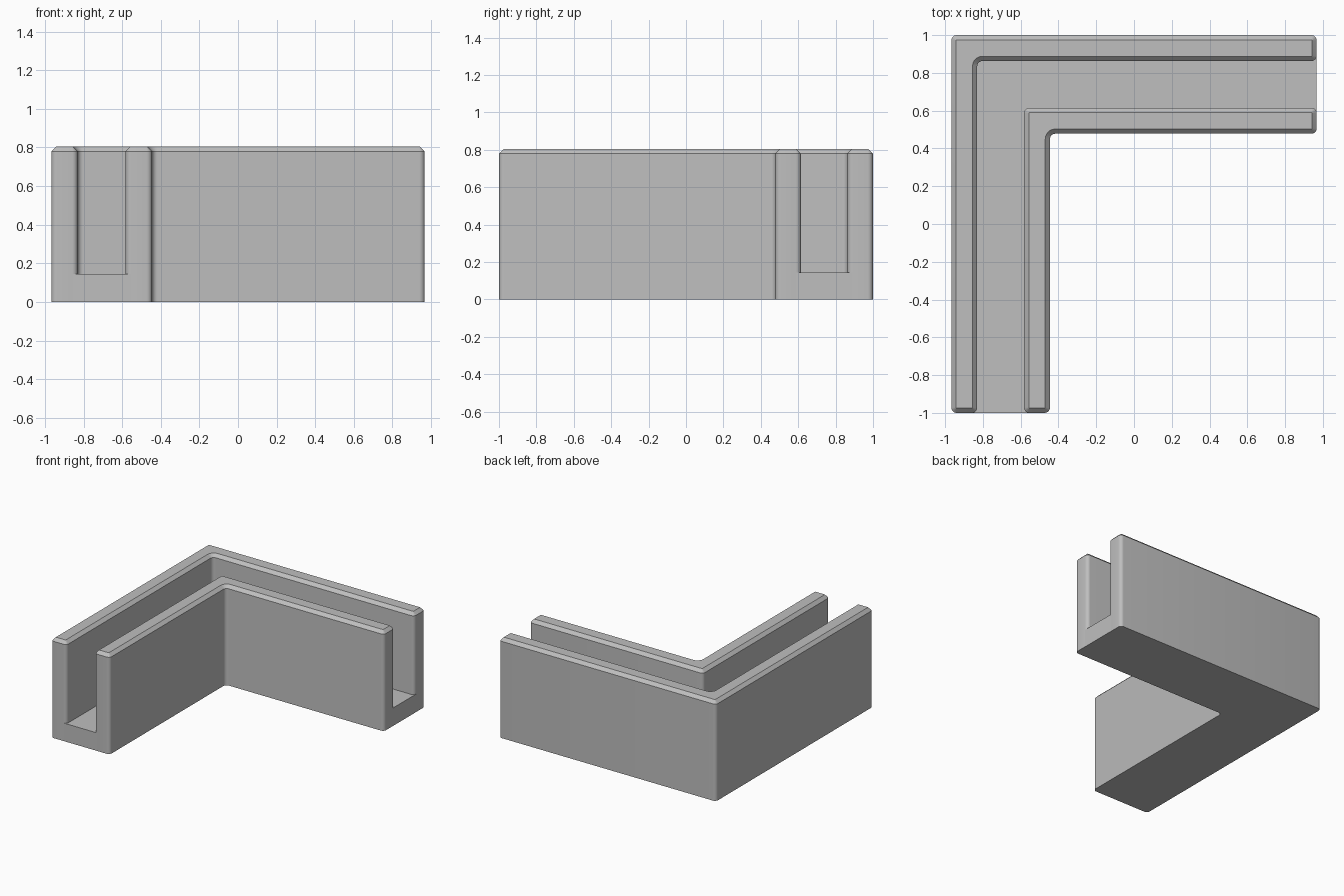
import bpy, bmesh, math
from mathutils import Vector

cube = bpy.data.objects.get("Cube")
if cube:
    bpy.data.objects.remove(cube)

END_X, END_Y = 0.967, -1.0     # open ends of the two arms
BACK = 1.0
HEIGHT, FLOOR = 0.805, 0.145
THICK, STEP = 0.137, 0.385     # wall thickness, spacing between walls
ROUND, CHAMFER, SEGS = 0.028, 0.025, 6

grey = bpy.data.materials.new("plain grey")
grey.use_nodes = True
grey.diffuse_color = (0.52, 0.52, 0.52, 1)
grey.node_tree.nodes["Principled BSDF"].inputs["Base Color"].default_value = (0.52, 0.52, 0.52, 1)


def l_corners(x, y, width):
    """Corners of an L whose outer corner is at (x, y), anticlockwise."""
    return [Vector(p) for p in ((x, END_Y), (x + width, END_Y), (x + width, y - width),
                                (END_X, y - width), (END_X, y), (x, y))]


def rounded(corners, inset):
    """Outline with rounded corners, moved inward by inset."""
    pts = []
    for i, p in enumerate(corners):
        d0 = (p - corners[i - 1]).normalized()
        d1 = (corners[(i + 1) % len(corners)] - p).normalized()
        centre = p + ROUND * (d1 - d0)
        radius = ROUND - inset if d0.cross(d1) > 0 else ROUND + inset
        for k in range(SEGS + 1):
            t = math.pi / 2 * k / SEGS
            pts.append(centre + radius * (math.sin(t) * d0 - math.cos(t) * d1))
    return pts


def loft(name, layers):
    """Solid through a stack of (outline, height) rings."""
    bm = bmesh.new()
    rings = [[bm.verts.new((p.x, p.y, z)) for p in pts] for pts, z in layers]
    n = len(rings[0])
    for low, high in zip(rings, rings[1:]):
        for i in range(n):
            j = (i + 1) % n
            bm.faces.new((low[i], low[j], high[j], high[i]))
    bm.faces.new(rings[0][::-1])
    bm.faces.new(rings[-1])
    mesh = bpy.data.meshes.new(name)
    bm.to_mesh(mesh)
    bm.free()
    mesh.materials.append(grey)
    ob = bpy.data.objects.new(name, mesh)
    bpy.context.collection.objects.link(ob)
    bpy.ops.object.select_all(action='DESELECT')
    ob.select_set(True)
    bpy.context.view_layer.objects.active = ob
    bpy.ops.object.shade_smooth_by_angle(angle=math.radians(30))


# Two upright L-shaped walls with rounded corners and a chamfered rim
for name, shift in (("outer_wall", 0), ("inner_wall", STEP)):
    base = l_corners(-END_X + shift, BACK - shift, THICK)
    side = rounded(base, 0)
    loft(name, [(side, 0), (side, HEIGHT - CHAMFER), (rounded(base, CHAMFER), HEIGHT)])

# Channel floor, tucked into both walls up to their rounded ends
lap = THICK - ROUND
floor = l_corners(-END_X + lap, BACK - lap, STEP + ROUND - lap)
loft("channel_floor", [(floor, 0), (floor, FLOOR)])
